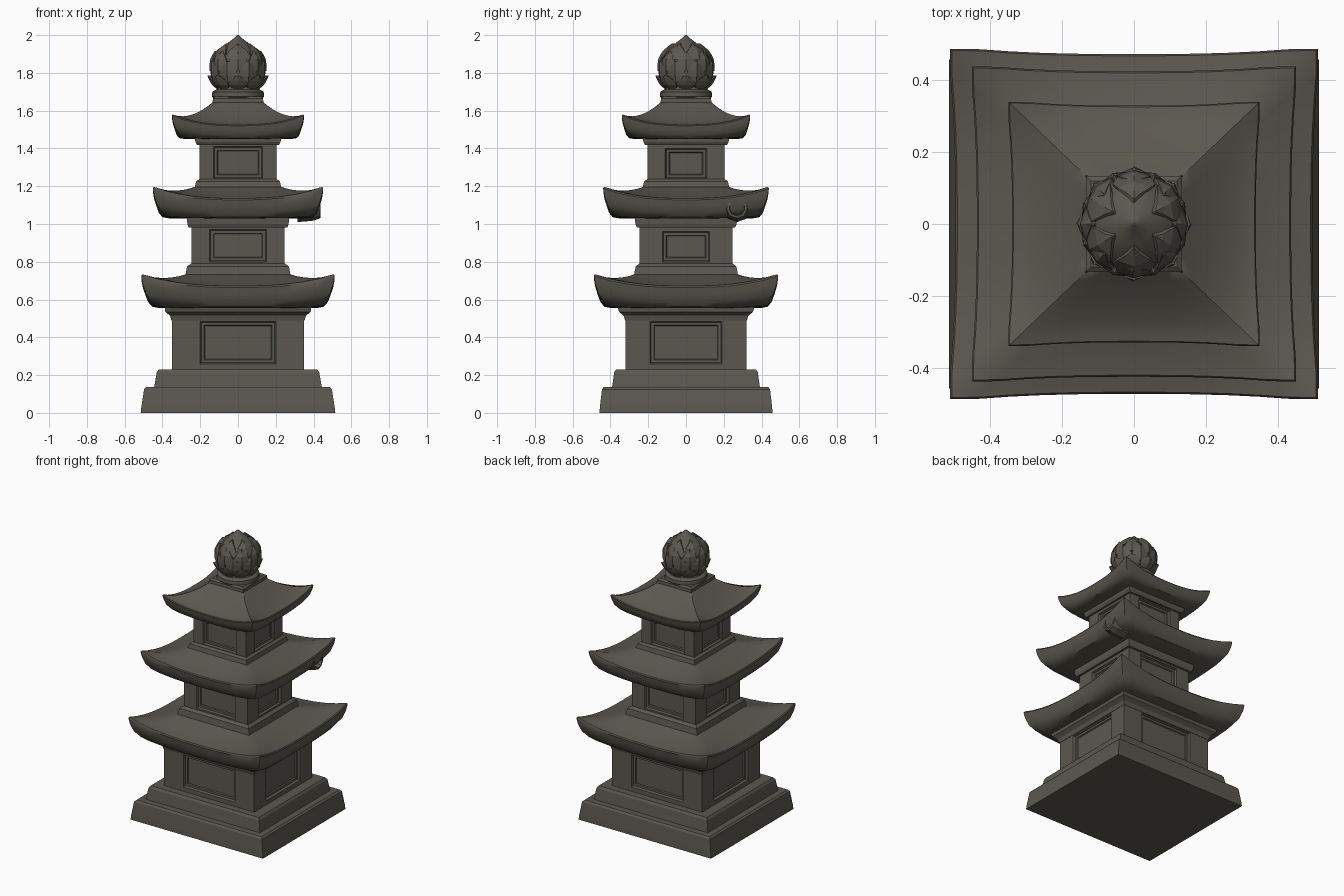
import bpy, bmesh, math
from mathutils import Vector

cube = bpy.data.objects.get("Cube")
if cube:
    bpy.data.objects.remove(cube, do_unlink=True)

stone = bpy.data.materials.new("dark stone")
stone.use_nodes = True
COLOUR = (0.105, 0.097, 0.079, 1)
stone.diffuse_color = COLOUR
stone.node_tree.nodes["Principled BSDF"].inputs["Base Color"].default_value = COLOUR
stone.node_tree.nodes["Principled BSDF"].inputs["Roughness"].default_value = 0.9


def finish(name, bm, smooth=None):
    bmesh.ops.recalc_face_normals(bm, faces=bm.faces)
    mesh = bpy.data.meshes.new(name)
    bm.to_mesh(mesh)
    bm.free()
    mesh.materials.append(stone)
    ob = bpy.data.objects.new(name, mesh)
    bpy.context.collection.objects.link(ob)
    if smooth:
        bpy.ops.object.select_all(action='DESELECT')
        ob.select_set(True)
        bpy.context.view_layer.objects.active = ob
        bpy.ops.object.shade_smooth_by_angle(angle=math.radians(smooth))
    return ob


def skin(bm, rings, caps=True):
    """Join closed rings of points into a surface."""
    loops = [[bm.verts.new(p) for p in ring] for ring in rings]
    n = len(loops[0])
    for a, b in zip(loops, loops[1:]):
        for i in range(n):
            j = (i + 1) % n
            bm.faces.new((a[i], a[j], b[j], b[i]))
    if caps:
        bm.faces.new(loops[0][::-1])
        bm.faces.new(loops[-1])


def square_ring(hx, hy, z, lift=0, bow=0, n=1):
    """Rectangle whose sides may bow inwards and whose corners may lift."""
    pts = []
    for side in range(4):
        for i in range(n):
            t = -1 + 2 * i / n
            k = abs(t) ** 2.6
            d = 1 - bow * (1 - k)
            u, v = [(t, -d), (d, t), (-t, d), (-d, -t)][side]
            c = 0.985 if n > 1 and i == 0 else 1
            pts.append((u * hx * c, v * hy * c, z + lift * k))
    return pts


def slab(name, *levels):
    bm = bmesh.new()
    skin(bm, [square_ring(*lv) for lv in levels])
    return finish(name, bm)


def panelled_body(name, hx, hy, z0, z1, front, side, depth):
    """Block with a sunken panel in each face; panels are (half width, low, high)."""
    bm = bmesh.new()
    skin(bm, [square_ring(hx, hy, z0), square_ring(hx, hy, z1)])
    bmesh.ops.recalc_face_normals(bm, faces=bm.faces)
    for face in [f for f in bm.faces if abs(f.normal.z) < 0.5]:
        across = 0 if abs(face.normal.y) > 0.5 else 1
        half, low, high = (front, side)[across]
        bmesh.ops.inset_individual(bm, faces=[face], thickness=0.01)
        for v in face.verts:
            v.co[across] = math.copysign(half, v.co[across])
            v.co.z = high if v.co.z > (z0 + z1) / 2 else low
        bmesh.ops.inset_individual(bm, faces=[face], thickness=0.008, depth=-depth)
        bmesh.ops.inset_individual(bm, faces=[face], thickness=0.02)
        bmesh.ops.inset_individual(bm, faces=[face], thickness=0.006, depth=-depth / 2)
    return finish(name, bm)


def roof(name, hx, hy, under, low, mid, top, inner, lift, sag):
    """Eaves roof: cornice, rounded upturned rim, then a concave slope."""
    bm = bmesh.new()
    bow = 0.045
    rings = [square_ring(under, under * hy / hx, low, n=12)]
    rim = mid - low
    for s, f, l, b in [(0.80, 0.00, 0.15, 0), (0.89, 0.06, 0.45, 0.4), (0.95, 0.28, 0.7, 0.8),
                       (0.985, 0.62, 0.9, 1), (1.0, 0.93, 1, 1), (0.99, 1.0, 1, 1)]:
        rings.append(square_ring(hx * s, hy * s, low + rim * f, lift * l, bow * b, 12))
    for i in range(1, 9):
        t = i / 8
        x = hx * 0.985 * (1 - t) + inner * t
        y = hy * 0.985 * (1 - t) + inner * t
        z = mid + (top - mid) * t ** sag
        rings.append(square_ring(x, y, z, lift * (1 - t) ** 2.2, bow * (1 - t), 12))
    skin(bm, rings)
    return finish(name, bm, 38)


def lathe(name, profile, n, smooth=None):
    bm = bmesh.new()
    skin(bm, [[(r * math.cos(a * math.tau / n), r * math.sin(a * math.tau / n), z)
               for a in range(n)] for r, z in profile])
    return finish(name, bm, smooth)


# Stepped base
slab("base_lower", (0.515, 0.458, 0), (0.512, 0.456, 0.03), (0.497, 0.445, 0.125), (0.485, 0.435, 0.137))
slab("base_upper", (0.445, 0.392, 0.13), (0.43, 0.38, 0.215), (0.42, 0.37, 0.23))

# Storey walls
panelled_body("lower_body", 0.35, 0.32, 0.22, 0.5, (0.2, 0.26, 0.485), (0.19, 0.26, 0.485), 0.016)
panelled_body("middle_body", 0.247, 0.245, 0.78, 0.99, (0.15, 0.8, 0.97), (0.125, 0.8, 0.96), 0.014)
panelled_body("upper_body", 0.204, 0.204, 1.22, 1.43, (0.13, 1.24, 1.41), (0.11, 1.24, 1.4), 0.014)

# Plinths and cornices between walls and roofs
slab("lower_cornice", (0.352, 0.322, 0.488), (0.36, 0.33, 0.515), (0.385, 0.355, 0.535), (0.39, 0.365, 0.57))
slab("middle_plinth", (0.278, 0.275, 0.73), (0.27, 0.267, 0.775), (0.25, 0.248, 0.79))
slab("middle_cornice", (0.262, 0.26, 0.982), (0.268, 0.268, 1.0), (0.272, 0.272, 1.04))
slab("upper_plinth", (0.23, 0.23, 1.19), (0.222, 0.222, 1.225), (0.207, 0.207, 1.237))
slab("upper_cornice", (0.216, 0.216, 1.418), (0.226, 0.226, 1.435), (0.228, 0.228, 1.46))

# Three roofs
roof("lower_roof", 0.52, 0.495, 0.37, 0.555, 0.672, 0.742, 0.25, 0.062, 1.25)
roof("middle_roof", 0.458, 0.445, 0.26, 1.03, 1.135, 1.205, 0.205, 0.062, 1.3)
roof("upper_roof", 0.355, 0.345, 0.215, 1.45, 1.525, 1.645, 0.133, 0.055, 1.45)

# Broken hollow lump under the middle eave
lump = lathe("broken_eave_lump", [(0.075, -0.1), (0.068, -0.02), (0.055, 0.02), (0.042, 0.022),
                                  (0.034, -0.03)], 9)
lump.rotation_euler = (0, math.radians(90), 0)
lump.location = (0.415, 0.27, 1.085)

# Finial collar and bud
slab("finial_seat", (0.135, 0.135, 1.63), (0.133, 0.133, 1.665), (0.12, 0.12, 1.675))
lathe("finial_collar", [(0.125, 1.66), (0.138, 1.675), (0.136, 1.7), (0.115, 1.712), (0.105, 1.74)], 16, 35)
BUD = [(0.095, 1.71), (0.125, 1.74), (0.136, 1.78), (0.139, 1.83), (0.13, 1.88),
       (0.1, 1.925), (0.055, 1.958), (0.028, 1.978), (0.004, 2.0)]
lathe("bud_core", BUD, 12, 30)


def bud_radius(z):
    for (r0, z0), (r1, z1) in zip(BUD, BUD[1:]):
        if z <= z1:
            return r0 + (r1 - r0) * max(0, (z - z0) / (z1 - z0))
    return 0


def petal_row(name, count, low, high, width, turn, flare):
    """Pointed leaves that hug the bud and stand proud at their tips."""
    bm = bmesh.new()
    shape = [(0, 0.7), (0.3, 1), (0.6, 0.85), (0.85, 0.4), (1, 0.05)]
    for k in range(count):
        mid = (k + turn) * math.tau / count
        outer, inner = [], []
        for t, w in shape:
            z = low + (high - low) * t
            for s in (-1, 0, 1):
                a = mid + s * w * width * math.pi / count
                r = bud_radius(z) + 0.006 + flare * t + (0.007 if s == 0 else 0)
                for rows, rad in ((outer, r), (inner, bud_radius(z) - 0.01)):
                    rows.append(Vector((rad * math.cos(a), rad * math.sin(a), z)))
        edge = [0, 1, 2, 5, 8, 11, 14, 13, 12, 9, 6, 3]
        vo = [bm.verts.new(p) for p in outer]
        vi = [bm.verts.new(p) for p in inner]
        for i in range(4):
            for j in range(2):
                q = 3 * i + j
                bm.faces.new((vo[q], vo[q + 1], vo[q + 4], vo[q + 3]))
        for a, b in zip(edge, edge[1:] + edge[:1]):
            bm.faces.new((vo[a], vi[a], vi[b], vo[b]))
    return finish(name, bm)


petal_row("bud_petals_bottom", 8, 1.715, 1.785, 1.0, 0, 0.012)
petal_row("bud_petals_low", 8, 1.75, 1.86, 1.0, 0.5, 0.004)
petal_row("bud_petals_middle", 8, 1.81, 1.915, 0.95, 0, 0.004)
petal_row("bud_petals_high", 6, 1.87, 1.955, 0.95, 0.5, 0.004)
